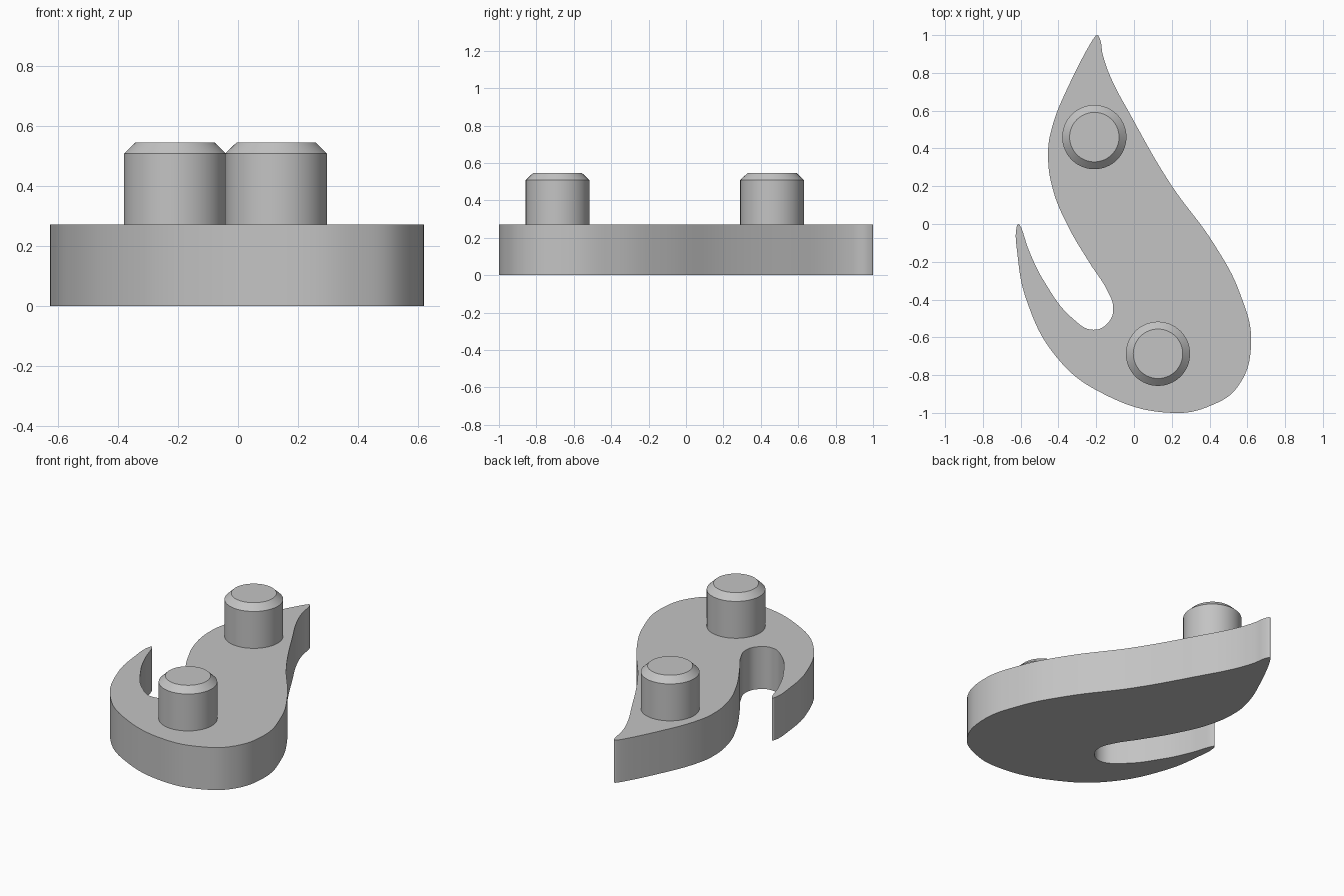
import bpy
import bmesh
import math

cube = bpy.data.objects.get("Cube")
if cube:
    bpy.data.objects.remove(cube, do_unlink=True)

PLATE_HEIGHT = 0.272

grey = bpy.data.materials.new("plain_grey")
grey.use_nodes = True
grey_colour = (0.55, 0.55, 0.55, 1)
grey.diffuse_color = grey_colour
grey.node_tree.nodes["Principled BSDF"].inputs["Base Color"].default_value = grey_colour


def add_object(name, bm):
    """Turn a bmesh into a grey object with smooth sides and sharp rims."""
    bmesh.ops.remove_doubles(bm, verts=bm.verts, dist=0.0005)
    bmesh.ops.recalc_face_normals(bm, faces=bm.faces)
    mesh = bpy.data.meshes.new(name)
    bm.to_mesh(mesh)
    bm.free()
    mesh.materials.clear()
    mesh.materials.append(grey)
    obj = bpy.data.objects.new(name, mesh)
    bpy.context.collection.objects.link(obj)
    bpy.ops.object.select_all(action="DESELECT")
    obj.select_set(True)
    bpy.context.view_layer.objects.active = obj
    bpy.ops.object.shade_smooth_by_angle(angle=math.radians(30))
    return obj


def hook_plate(outline):
    """Extrude a smooth closed curve through the outline points."""
    curve = bpy.data.curves.new("hook_outline", "CURVE")
    curve.dimensions = "2D"
    curve.fill_mode = "BOTH"
    curve.extrude = PLATE_HEIGHT / 2
    curve.resolution_u = 8
    spline = curve.splines.new("BEZIER")
    spline.bezier_points.add(len(outline) - 1)
    spline.use_cyclic_u = True
    for point, (x, y) in zip(spline.bezier_points, outline):
        point.co = (x, y, 0)
        point.handle_left_type = point.handle_right_type = "AUTO"
    helper = bpy.data.objects.new("hook_outline", curve)
    bpy.context.collection.objects.link(helper)
    bpy.context.view_layer.update()
    graph = bpy.context.evaluated_depsgraph_get()
    mesh = bpy.data.meshes.new_from_object(helper.evaluated_get(graph))
    bm = bmesh.new()
    bm.from_mesh(mesh)
    bmesh.ops.translate(bm, verts=bm.verts, vec=(0, 0, PLATE_HEIGHT / 2))
    bpy.data.objects.remove(helper, do_unlink=True)
    bpy.data.curves.remove(curve)
    bpy.data.meshes.remove(mesh)
    return add_object("hook_plate", bm)


def peg(name, x, y):
    """Revolve a round peg with a chamfered top."""
    profile = [(0, PLATE_HEIGHT - 0.02), (0.17, PLATE_HEIGHT - 0.02),
               (0.17, 0.508), (0.131, 0.546), (0, 0.546)]
    bm = bmesh.new()
    verts = [bm.verts.new((x + r, y, z)) for r, z in profile]
    edges = [bm.edges.new(pair) for pair in zip(verts, verts[1:])]
    bmesh.ops.spin(bm, geom=verts + edges, cent=(x, y, 0), axis=(0, 0, 1),
                   angle=math.tau, steps=64, use_merge=True)
    return add_object(name, bm)


# Plate outline: pointed tip, inner side, hook mouth, barb, outer side
hook_plate([
    (-0.208, 0.99), (-0.195, 1.0), (-0.183, 0.985),
    (-0.165, 0.895), (-0.125, 0.78), (-0.02, 0.58), (0.19, 0.217),
    (0.426, -0.11), (0.56, -0.365), (0.62, -0.635), (0.55, -0.86),
    (0.41, -0.96), (0.2, -1.0), (-0.18, -0.89), (-0.41, -0.705),
    (-0.57, -0.4), (-0.617, -0.16), (-0.622, -0.02), (-0.612, 0.0),
    (-0.602, -0.01), (-0.553, -0.148), (-0.475, -0.305), (-0.325, -0.5),
    (-0.215, -0.56), (-0.135, -0.52), (-0.11, -0.445), (-0.14, -0.355),
    (-0.235, -0.206), (-0.35, -0.01), (-0.43, 0.185), (-0.455, 0.37),
    (-0.437, 0.5), (-0.34, 0.745),
])

# Locating pegs
peg("back_peg", -0.21, 0.46)
peg("front_peg", 0.127, -0.687)
